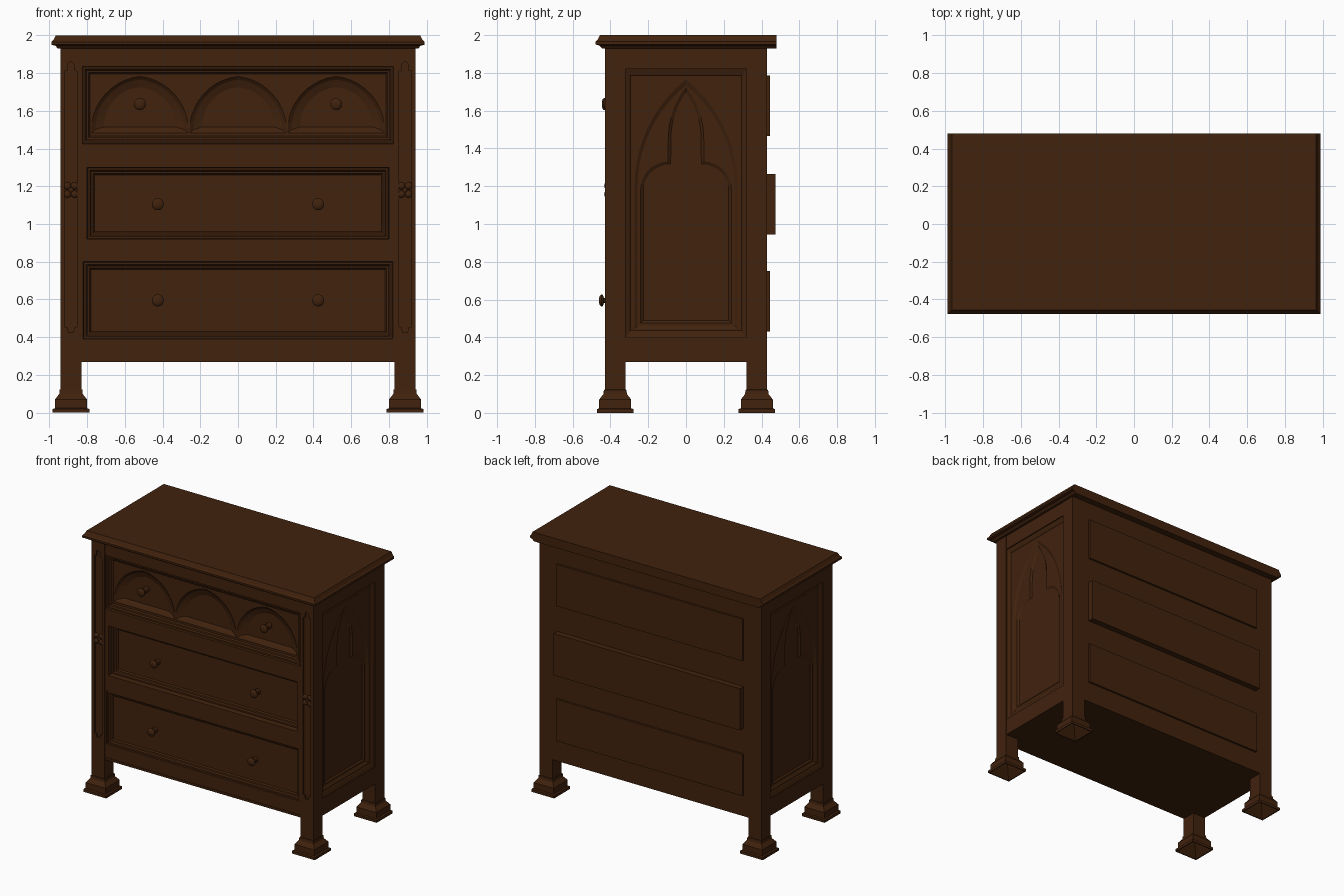
import bpy, bmesh, math
from mathutils import Vector

if "Cube" in bpy.data.objects:
    bpy.data.objects.remove(bpy.data.objects["Cube"])

COLOR = (0.052, 0.016, 0.004, 1)
wood = bpy.data.materials.new("dark_brown_wood")
wood.use_nodes = True
wood.diffuse_color = COLOR
wood.node_tree.nodes["Principled BSDF"].inputs["Base Color"].default_value = COLOR

# How a 2D outline point (u, v) at depth d is placed
FRONT = lambda u, v, d: Vector((u, d, v))
FLAT = lambda u, v, d: Vector((u, v, d))
LEFT = lambda u, v, d: Vector((d, u, v))
RIGHT = lambda u, v, d: Vector((-d, u, v))


def finish(name, bm, smooth=False):
    bmesh.ops.recalc_face_normals(bm, faces=bm.faces)
    mesh = bpy.data.meshes.new(name)
    bm.to_mesh(mesh)
    bm.free()
    mesh.materials.append(wood)
    obj = bpy.data.objects.new(name, mesh)
    bpy.context.collection.objects.link(obj)
    if smooth:
        bpy.ops.object.select_all(action="DESELECT")
        obj.select_set(True)
        bpy.context.view_layer.objects.active = obj
        bpy.ops.object.shade_smooth_by_angle(angle=math.radians(40))
    return obj


def ring(bm, place, outline, depth):
    return [bm.verts.new(place(u, v, depth)) for u, v in outline]


def edges_of(bm, loop):
    pairs = zip(loop, loop[1:] + loop[:1])
    return [bm.edges.get(p) or bm.edges.new(p) for p in pairs]


def join(bm, a, b):
    """Bridge equal loops with quads, or fill between flat unequal loops."""
    if len(a) == len(b):
        for i in range(len(a)):
            j = (i + 1) % len(a)
            bm.faces.new((a[i], a[j], b[j], b[i]))
    else:
        bmesh.ops.triangle_fill(bm, use_beauty=True, edges=edges_of(bm, a) + edges_of(bm, b))


def panel(name, place, levels, carvings=()):
    """Closed solid from stacked outlines; carvings are sunk into the last level."""
    bm = bmesh.new()
    loops = [ring(bm, place, *level) for level in levels]
    bm.faces.new(loops[0])
    for a, b in zip(loops, loops[1:]):
        join(bm, a, b)
    if carvings:
        edges = edges_of(bm, loops[-1])
        for carving in carvings:
            sunk = [ring(bm, place, *level) for level in carving]
            edges += edges_of(bm, sunk[0])
            for a, b in zip(sunk, sunk[1:]):
                join(bm, a, b)
            bm.faces.new(sunk[-1])
        bmesh.ops.triangle_fill(bm, use_beauty=True, edges=edges)
    else:
        bm.faces.new(loops[-1])
    return finish(name, bm)


def rect(u0, u1, v0, v1):
    return [(u0, v0), (u1, v0), (u1, v1), (u0, v1)]


def box(name, x0, x1, y0, y1, z0, z1):
    return panel(name, FLAT, [(rect(x0, x1, y0, y1), z0), (rect(x0, x1, y0, y1), z1)])


def mirrored(half, center=0):
    """Outline from its right half, listed from the bottom to the tip on the axis."""
    other = [(-u, v) for u, v in reversed(half) if u > 0]
    return [(u + center, v) for u, v in half + other]


def arc_to_tip(w, spring, tip, steps=10):
    h = tip - spring
    r = (h * h + w * w) / (2 * w)
    end = math.asin(h / r) if h <= r else math.pi / 2
    pts = [(w - r + r * math.cos(end * i / steps), spring + r * math.sin(end * i / steps))
           for i in range(steps)]
    return pts + [(0, tip)]


def gothic(w, bottom, spring, tip, center=0):
    return mirrored([(w, bottom)] + arc_to_tip(w, spring, tip), center)


def trefoil(d):
    """Shouldered arch with a narrow pointed lobe, shrunk by d."""
    half = [(0.24 - d, 0.475 + d)]
    for i in range(9):
        t = math.pi / 2 * i / 8
        half.append((0.095 - d + 0.145 * math.cos(t), 1.18 + (0.15 - d) * math.sin(t)))
    return mirrored(half + arc_to_tip(0.094 - d, 1.45, 1.725 - 2 * d))


# Carcass
box("carcass_core", -0.88, 0.88, -0.34, 0.43, 0.27, 1.93)
box("bottom_bead", -0.83, 0.83, -0.428, -0.40, 0.27, 0.287)

# Moulded top, flush at the back
profile = [(0.955, 1.93), (0.968, 1.945), (0.988, 1.95), (0.988, 1.965), (0.978, 1.975), (0.965, 2.0)]
panel("top_slab", FLAT, [(rect(-w, w, 0.51 - w, 0.48), z) for w, z in profile])

# Side panels with pointed tracery
for side, place in (("left", LEFT), ("right", RIGHT)):
    panel(side + "_side_panel", place, [
        (rect(-0.33, 0.33, 0.27, 1.93), 0.86),
        (rect(-0.33, 0.33, 0.27, 1.93), 0.938),
        (rect(-0.32, 0.32, 0.40, 1.82), 0.938),
        (rect(-0.32, 0.32, 0.40, 1.82), 0.93),
        (rect(-0.30, 0.30, 0.43, 1.79), 0.92),
        (rect(-0.295, 0.295, 0.435, 1.785), 0.915),
    ], [[
        (gothic(0.272, 0.445, 1.2, 1.765), 0.915),
        (gothic(0.256, 0.461, 1.2, 1.735), 0.905),
        (trefoil(0), 0.905),
        (trefoil(0.014), 0.895),
    ]])

# Posts, feet and post carvings
groove = [(0.013, 0.425), (0.017, 0.45), (0.033, 0.455), (0.033, 1.81), (0.017, 1.815), (0.015, 1.85), (0, 1.862)]
foot = [(0.003, 0.10), (0.09, 0), (0.097, 0), (0.097, 0.02), (0.085, 0.024), (0.085, 0.07),
        (0.062, 0.10), (0.060, 0.122), (0.05, 0.124)]
for side, s in (("left", 1), ("right", -1)):
    cx = s * 0.885
    for end, cy in (("front", -0.375), ("back", 0.375)):
        panel(f"{end}_{side}_foot", FLAT, [(rect(cx - w, cx + w, cy - w, cy + w), z) for w, z in foot])
    face = rect(cx - 0.055, cx + 0.055, 0.11, 1.93)
    panel(f"back_{side}_post", FRONT, [(face, 0.32), (face, 0.43)])
    outline = mirrored(groove, cx)
    panel(f"front_{side}_post", FRONT, [(face, -0.32), (face, -0.43)], [[(outline, -0.43), (outline, -0.418)]])
    # Four-petal rosette
    bm = bmesh.new()
    for dx, dz, r in ((0, 0, 0.014), (1, 1, 0.02), (1, -1, 0.02), (-1, 1, 0.02), (-1, -1, 0.02)):
        ball = bmesh.ops.create_icosphere(bm, subdivisions=2, radius=r)["verts"]
        bmesh.ops.scale(bm, vec=(1, 0.6, 1), verts=ball)
        bmesh.ops.translate(bm, vec=(cx + dx * 0.019, -0.421, 1.18 + dz * 0.022), verts=ball)
    finish(f"{side}_post_rosette", bm, smooth=True)


def knob(name, x, z, tip):
    """Turned knob: lathe a small profile around the y axis."""
    bm = bmesh.new()
    turned = [(0.022, 0.09), (0.022, 0.042), (0.013, 0.036), (0.013, 0.026),
              (0.030, 0.02), (0.032, 0.012), (0.026, 0.004), (0.012, 0)]
    circle = [(math.cos(a * math.tau / 20), math.sin(a * math.tau / 20)) for a in range(20)]
    loops = [ring(bm, FRONT, [(x + r * c, z + r * s) for c, s in circle], tip + d) for r, d in turned]
    for a, b in zip(loops, loops[1:]):
        join(bm, a, b)
    bm.faces.new(loops[0])
    bm.faces.new(loops[-1])
    finish(name, bm, smooth=True)


# Drawers: front tile, opening (half width, bottom, top), floor depth, knobs, back edge
drawers = [
    ("bottom", 0.27, 0.855, (0.82, 0.39, 0.80), -0.395, 0.425, 0.595, -0.46, 0.445),
    ("middle", 0.855, 1.36, (0.80, 0.92, 1.30), -0.365, 0.425, 1.105, -0.43, 0.475),
    ("top", 1.36, 1.93, (0.825, 1.425, 1.835), -0.39, 0.52, 1.635, -0.445, 0.445),
]
for name, low, high, (w, z0, z1), floor, kx, kz, tip, back in drawers:
    inset = lambda d: rect(d - w, w - d, z0 + d, z1 - d)
    tile = rect(-0.84, 0.84, low, high)
    arches = []
    if name == "top":
        for cx in (-0.52, 0, 0.52):
            arches.append([(gothic(0.257, 1.482, 1.495, 1.782, cx), floor),
                           (gothic(0.235, 1.50, 1.505, 1.765, cx), floor + 0.014),
                           (gothic(0.19, 1.515, 1.52, 1.725, cx), floor + 0.028)])
    panel(name + "_drawer_front", FRONT, [
        (tile, -0.33), (tile, -0.424), (inset(0), -0.424), (inset(0.004), floor - 0.022),
        (inset(0.015), floor - 0.022), (inset(0.022), floor - 0.012),
        (inset(0.033), floor - 0.010), (inset(0.040), floor)], arches)
    mid = (z0 + z1) / 2 - 0.005
    box(name + "_drawer_box", -0.79, 0.79, 0.3, back, mid - 0.16, mid + 0.16)
    for side, s in (("left", 1), ("right", -1)):
        knob(f"{name}_drawer_{side}_knob", s * kx, kz, tip)
